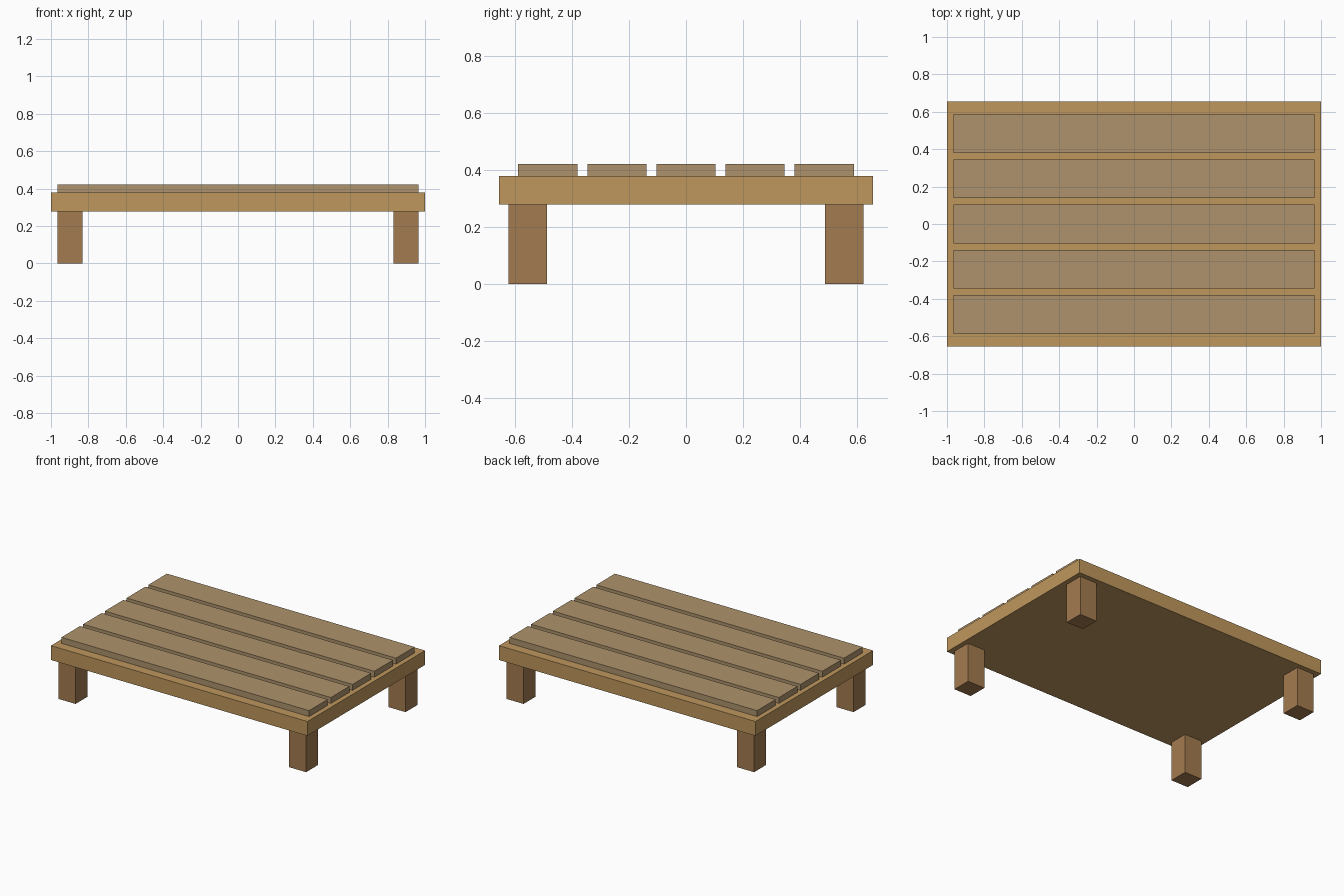
import bpy

if "Cube" in bpy.data.objects:
    bpy.data.objects.remove(bpy.data.objects["Cube"])


def material(name, rgb):
    mat = bpy.data.materials.new(name)
    mat.diffuse_color = (*rgb, 1)
    mat.use_nodes = True
    mat.node_tree.nodes["Principled BSDF"].inputs["Base Color"].default_value = mat.diffuse_color
    return mat


def box(name, lo, hi, mat):
    """Box between two opposite corners."""
    bpy.ops.mesh.primitive_cube_add(
        size=1, location=[(a + b) / 2 for a, b in zip(lo, hi)])
    ob = bpy.context.object
    ob.name = name
    ob.scale = [b - a for a, b in zip(lo, hi)]
    bpy.ops.object.transform_apply(location=False, rotation=False, scale=True)
    ob.data.materials.append(mat)
    return ob


frame_wood = material("frame_wood", (0.52, 0.31, 0.11))
leg_wood = material("leg_wood", (0.37, 0.20, 0.08))
slat_wood = material("slat_wood", (0.42, 0.29, 0.15))

FRAME_Z, FRAME_TOP, SLAT_TOP = 0.278, 0.379, 0.421

# Platform slab
box("platform_frame", (-1, -0.655, FRAME_Z), (1, 0.655, FRAME_TOP), frame_wood)

# Four square legs, inset from the corners
for side, sx in (("left", -1), ("right", 1)):
    for end, sy in (("front", -1), ("back", 1)):
        x, y, h = sx * 0.899, sy * 0.554, 0.067
        box(f"{end}_{side}_leg", (x - h, y - h, 0), (x + h, y + h, FRAME_Z), leg_wood)

# Five long slats across the top
for i in range(5):
    y = (i - 2) * 0.242
    box(f"slat_{i + 1}", (-0.966, y - 0.1035, FRAME_TOP),
        (0.966, y + 0.1035, SLAT_TOP), slat_wood)
